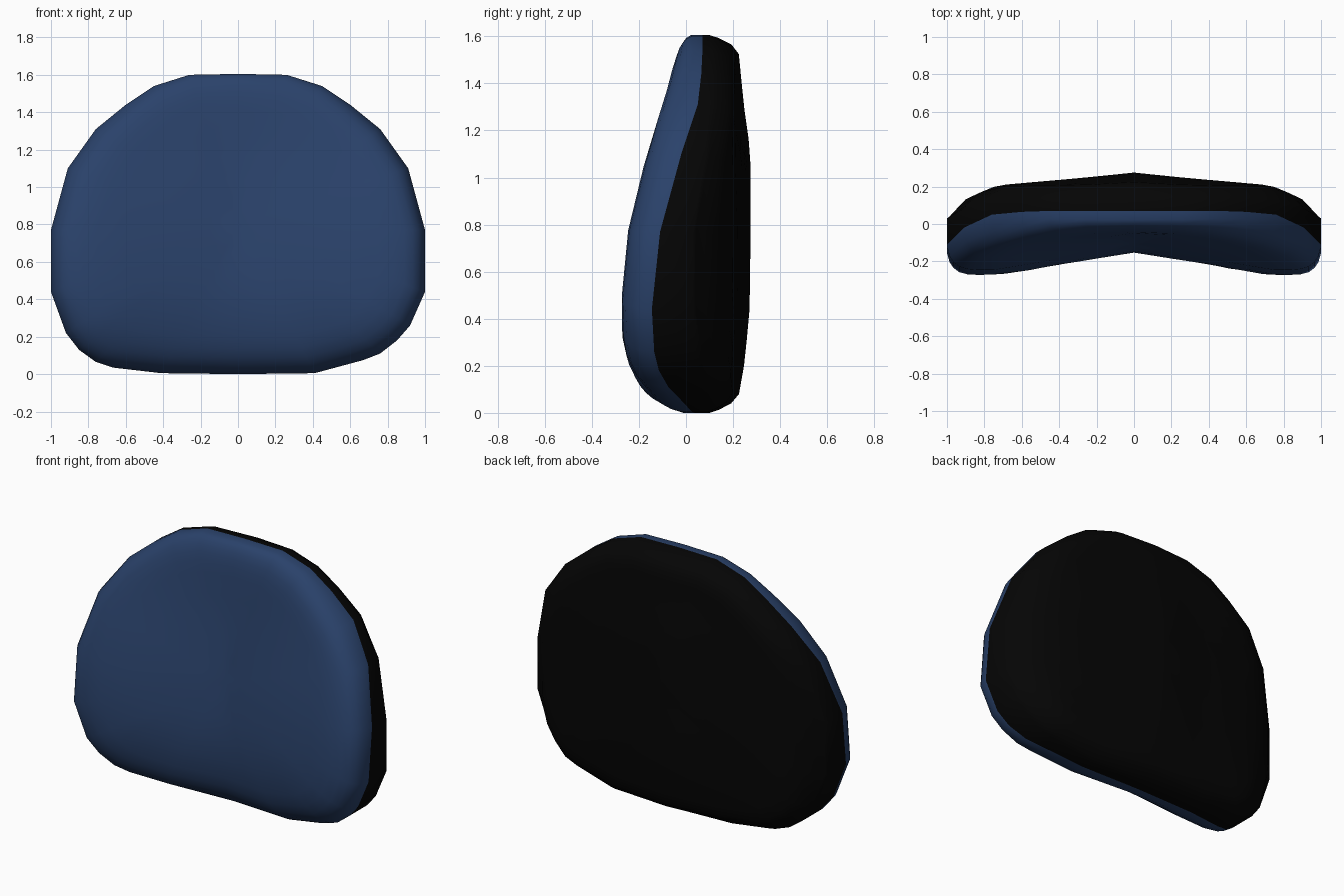
import bpy

if "Cube" in bpy.data.objects:
    bpy.data.objects.remove(bpy.data.objects["Cube"])

# Outline of the backrest: x, z, seam depth y (clockwise seen from the front)
UPPER = [(0.26, 1.6, .07), (.45, 1.54, .07), (.6, 1.44, .065), (.76, 1.31, .05),
         (.91, 1.1, -.02), (1, .77, -.11), (1, .44, -.145)]
LOW_R = [(.92, .26, -.135), (.85, .18, -.115), (.76, .11, -.075), (.67, .075, -.04), (.41, .005, .025)]
LOW_L = [(.92, .22, -.135), (.85, .13, -.11), (.76, .065, -.075), (.67, .035, -.04), (.41, .005, .025)]
right = UPPER + LOW_R
left = [(-x, z, y) for x, z, y in reversed(UPPER + LOW_L)]
OUTLINE = [(0, 1.605, .07)] + right + [(0, 0, .04)] + left
MID_Z = 0.8

# Depth curves
WING = [(0, -.16), (.05, -.185), (.13, -.22), (.22, -.252), (.3, -.268), (.44, -.278), (.77, -.247),
        (1.1, -.167), (1.31, -.115), (1.47, -.075), (1.6, -.035)]
CENTRE = [(0, -.065), (.1, -.115), (.2, -.14), (.3, -.151), (.45, -.153), (.6, -.143), (.9, -.105),
          (1.2, -.065), (1.45, -.045), (1.6, -.025)]
BACK_X = [(0, .275), (.26, .248), (.73, .207), (.89, .14), (.98, .07), (1, .045)]
BACK_Z = [(0, .21), (.08, .225), (.22, .25), (.44, .27), (.8, .275), (1.1, .275),
          (1.31, .245), (1.52, .225), (1.6, .215)]


def curve(table, v):
    if v <= table[0][0]:
        return table[0][1]
    for (a, p), (b, q) in zip(table, table[1:]):
        if v <= b:
            return p + (q - p) * (v - a) / (b - a)
    return table[-1][1]


def front_y(x, z):
    k = min(1, abs(x) / .73) ** 1.05
    return curve(CENTRE, z) * (1 - k) + curve(WING, z) * k


def back_y(x, z):
    fade = .9 if z > .8 else .5
    return curve(BACK_X, abs(x)) + (curve(BACK_Z, z) - .275) * (1 - fade * abs(x))


def rim_y(x, y, z):
    return y - .045 * (1 - x * x)


def wall_y(x, y, z):
    high = max(0, min(1, (z - .77) / .4))
    low = max(0, min(1, (.44 - z) / .3))
    return .1 - .07 * x ** 4 + (.045 * high - .02 * low) * x * x


def material(name, rgb):
    m = bpy.data.materials.new(name)
    m.diffuse_color = (*rgb, 1)
    m.use_nodes = True
    m.node_tree.nodes["Principled BSDF"].inputs["Base Color"].default_value = m.diffuse_color
    return m


def build(name, rings, depth, start, mat, flip):
    """Concentric rings from the seam inward; each ring is (scale, blend to surface)."""
    n = len(OUTLINE)
    verts, faces = [(x, y, z) for x, z, y in OUTLINE], []
    for t, f in rings:
        for x, z, y in OUTLINE:
            px, pz = x * t, MID_Z + (z - MID_Z) * t
            s = start(x, y, z)
            verts.append((px, s + (depth(px, pz) - s) * f, pz))
    verts.append((0, depth(0, MID_Z), MID_Z))
    for r in range(len(rings)):
        for i in range(n):
            j = (i + 1) % n
            faces.append((r * n + i, r * n + j, (r + 1) * n + j, (r + 1) * n + i))
    last = len(rings) * n
    faces += [(last + i, last + (i + 1) % n, len(verts) - 1) for i in range(n)]
    if flip:
        faces = [f[::-1] for f in faces]
    me = bpy.data.meshes.new(name)
    me.from_pydata(verts, [], faces)
    me.materials.append(mat)
    for p in me.polygons:
        p.use_smooth = True
    ob = bpy.data.objects.new(name, me)
    bpy.context.collection.objects.link(ob)
    return ob


inner = [(t, 1) for t in (.75, .6, .45, .3, .15)]

# Padded front cushion
build("backrest_cushion", [(1, .08), (.985, .46), (.965, .68), (.935, .86), (.89, .96), (.83, 1)] + inner,
      front_y, rim_y, material("navy fabric", (.023, .054, .145)), True)

# Rigid rear shell
build("backrest_shell", [(1, 0), (.985, .33), (.95, .78), (.9, 1), (.83, 1)] + inner,
      back_y, wall_y, material("black plastic", (.0015, .0015, .0015)), False)
